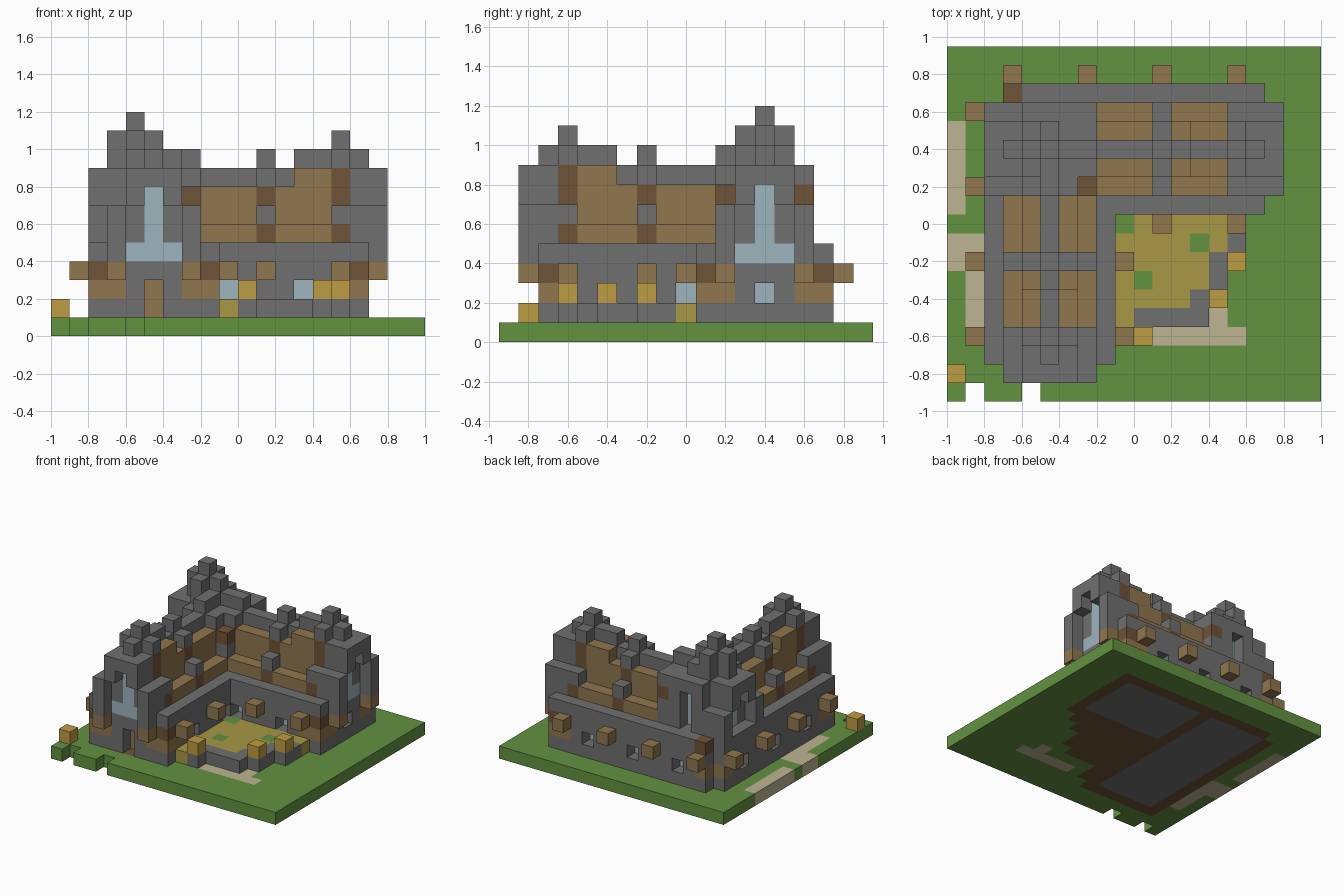
import bpy
import bmesh

cube = bpy.data.objects.get("Cube")
if cube:
    bpy.data.objects.remove(cube, do_unlink=True)

SIZE = 0.1
HALF_X, HALF_Y = 1.0, 0.95


def linear(v):
    v /= 255
    return v / 12.92 if v <= 0.04045 else ((v + 0.055) / 1.055) ** 2.4


def material(name, r, g, b):
    m = bpy.data.materials.new(name)
    m.use_nodes = True
    colour = (linear(r), linear(g), linear(b), 1)
    m.diffuse_color = colour
    m.node_tree.nodes["Principled BSDF"].inputs["Base Color"].default_value = colour
    return m


grass = material("grass green", 98, 146, 64)
stone = material("stone grey", 112, 112, 112)
thatch = material("roof brown", 144, 118, 78)
dark = material("dark timber", 112, 83, 56)
glass = material("pale blue glass", 157, 181, 191)
gold = material("lamp yellow", 190, 156, 67)
straw = material("straw olive", 168, 152, 70)
sand = material("path sand", 189, 181, 146)

PARTS = {
    "lawn": grass, "path": sand, "foundation": dark, "stone_walls": stone,
    "roof_panels": thatch, "timber_beams": thatch, "dark_posts": dark,
    "window_panes": glass, "front_door": thatch, "lamps": gold,
    "courtyard_floor": straw,
}

blocks = {}


def fill(part, xs, ys, zs):
    for x in xs:
        for y in ys:
            for z in zs:
                blocks[x, y, z] = part


def put(part, x, y, *zs):
    fill(part, [x], [y], zs)


def carve(x, y, zs):
    for z in zs:
        blocks.pop((x, y, z), None)


# The two wings share one layout: t runs along the ridge, d across it
def east_wing(t, d):
    return t, 13 + d


def front_wing(t, d):
    return 5 - d, 18 - t


WINGS = (east_wing, front_wing)
RAFTERS = (7, 11, 15)
GABLE_END = 16

# Ground slab with two notches and worn paths
fill("lawn", range(20), range(19), [0])
carve(1, 0, [0])
carve(4, 0, [0])
fill("path", [0], range(10, 15), [0])
fill("path", [0, 1], [7, 8], [0])
fill("path", [1], range(4, 7), [0])
fill("path", range(11, 16), [3], [0])
put("path", 14, 4, 0)

# Courtyard platform with low stone rim
for y, end in ((9, 16), (8, 15), (7, 14), (6, 14), (5, 13), (4, 10), (3, 10)):
    fill("courtyard_floor", range(9, end), [y], [1])
    fill("foundation", range(9, end), [y], [0])
for x, y in ((9, 9), (13, 8), (10, 6)):
    put("lawn", x, y, 1)
fill("stone_walls", range(10, 14), [4], [1])
for x, y in ((15, 8), (14, 7), (14, 6), (13, 5), (15, 7), (14, 5), (10, 3)):
    put("stone_walls", x, y, 1)

# Lamps
for x, y in ((15, 7), (14, 5), (10, 3)):
    put("lamps", x, y, 2)
put("lamps", 0, 1, 1)

# Walls and sagging stepped roofs
for wing in WINGS:
    for t in range(3, GABLE_END + 1):
        crossing = t < 8
        rafter = t in RAFTERS
        raised = t in (13, 14, 15)
        for d in range(-3, 4):
            x, y = wing(t, d)
            a = abs(d)
            put("foundation" if a == 3 or t == GABLE_END else "stone_walls", x, y, 0)
            fill("stone_walls", [x], [y], range(1, 5))
            if a == 3 or (wing is front_wing and t == 3):
                continue
            top = (9, 8, 6)[a] + (raised and a < 2)
            if crossing or t == GABLE_END:
                fill("stone_walls", [x], [y], range(5, (10, 9, 7)[a]))
            elif rafter:
                fill("dark_posts", [x], [y], range(5, top))
                put("stone_walls", x, y, top)
            else:
                fill("roof_panels", [x], [y], range(5, top))
                if a == 0:
                    put("stone_walls", x, y, top - 1)

# Spire over the crossing
for x, y in ((4, 13), (3, 13), (5, 13), (4, 12), (4, 14)):
    put("stone_walls", x, y, 9, 10)
put("stone_walls", 4, 13, 11)


# Gables: tall window and overhanging stone rake
def gable(wing, wall, out):
    for d in (-1, 0, 1):
        put("window_panes", *wing(wall, d), 4)
    put("window_panes", *wing(wall, 0), 5, 6, 7)
    for d in (-2, -1, 0, 1, 2):
        put("stone_walls", *wing(out, d), *((8,), (7, 8), (4, 5, 6))[abs(d)])


gable(east_wing, 16, 17)
gable(front_wing, 16, 17)
gable(east_wing, 3, 2)
gable(front_wing, 4, 3)
carve(5, 15, range(5, 8))

# Beam ends, corner posts and recessed windows
for wing in WINGS:
    for t in (3, 7, 11, 15):
        put("timber_beams", *wing(t, 4), 3)
    for t in (11, 15):
        put("timber_beams", *wing(t, -4), 3)
    for side in (-1, 1):
        put("timber_beams", *wing(17, 2 * side), 3)
        put("dark_posts", *wing(16, 3 * side), 3)
        for t, d in ((16, 3), (16, 2), (15, 3)):
            put("timber_beams", *wing(t, d * side), 2)
    for t, side in ((5, 1), (9, 1), (13, 1), (9, -1), (13, -1)):
        carve(*wing(t, 3 * side), [2])
        put("window_panes", *wing(t, 2 * side), 2)
    put("timber_beams", *wing(3, 3), 2)
for y in (11, 15):
    put("dark_posts", 7, y, 7)
put("stone_walls", 7, 15, 8)
put("dark_posts", 3, 16, 4)

# Gable window on the east end, door on the front end
carve(16, 13, [2])
put("window_panes", 15, 13, 2)
carve(5, 2, [1, 2])
put("front_door", 5, 3, 1, 2)

# Turn every part into a mesh of its exposed block faces
for part, mat in PARTS.items():
    bm = bmesh.new()
    for cell in [c for c, p in blocks.items() if p == part]:
        for axis in range(3):
            for step in (0, 1):
                beside = list(cell)
                beside[axis] += 2 * step - 1
                if tuple(beside) in blocks:
                    continue
                u, v = (axis + 1) % 3, (axis + 2) % 3
                corners = []
                for a, b in ((0, 0), (1, 0), (1, 1), (0, 1)):
                    p = list(cell)
                    p[axis] += step
                    p[u] += a
                    p[v] += b
                    corners.append(bm.verts.new((p[0] * SIZE - HALF_X, p[1] * SIZE - HALF_Y, p[2] * SIZE)))
                bm.faces.new(corners if step else corners[::-1])
    bmesh.ops.remove_doubles(bm, verts=bm.verts, dist=SIZE / 100)
    mesh = bpy.data.meshes.new(part)
    bm.to_mesh(mesh)
    bm.free()
    mesh.materials.append(mat)
    bpy.context.collection.objects.link(bpy.data.objects.new(part, mesh))
